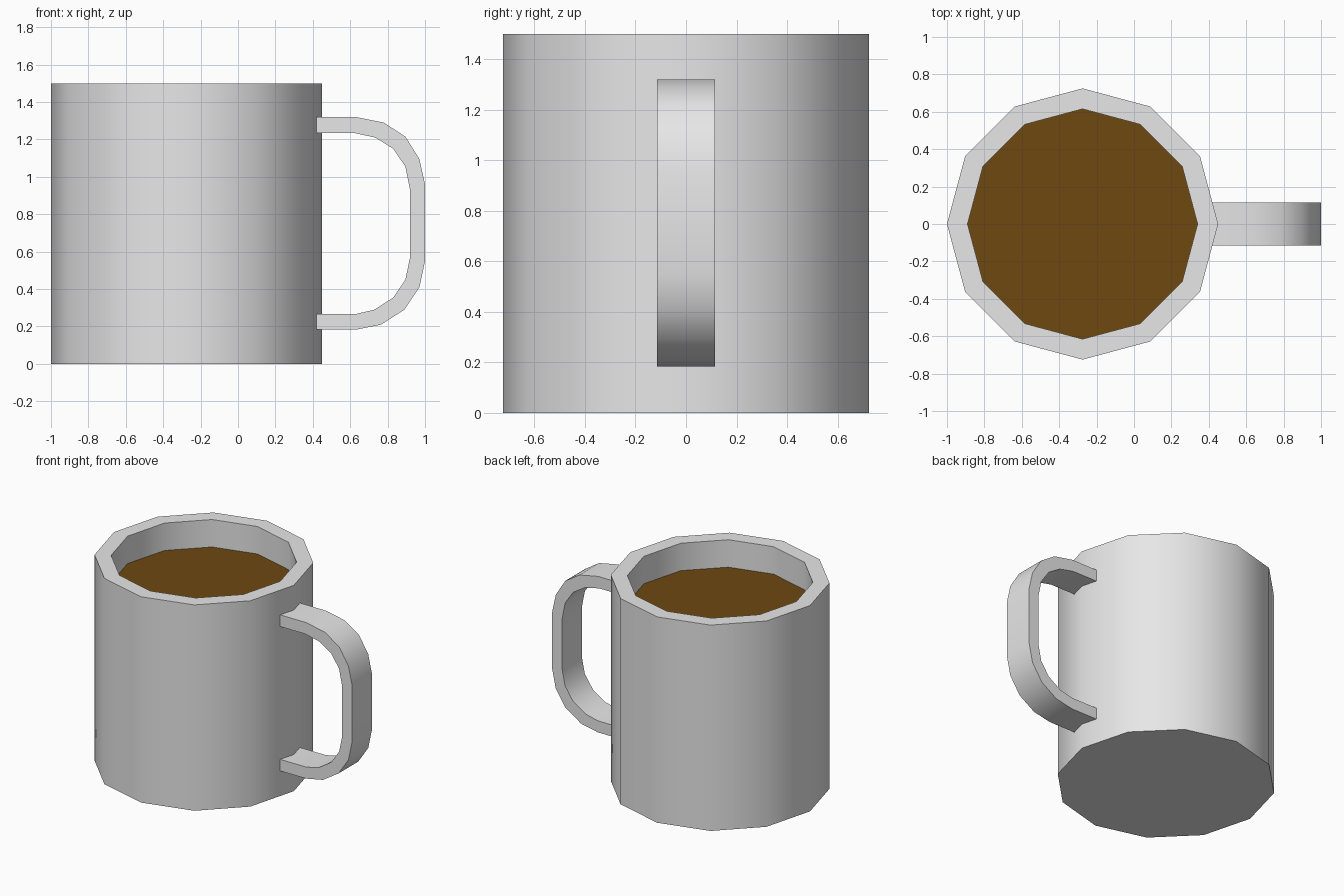
import bpy, bmesh, math

if "Cube" in bpy.data.objects:
    bpy.data.objects.remove(bpy.data.objects["Cube"])

CX, R_OUT, R_IN, TOP, FLOOR, LEVEL = -0.275, 0.725, 0.615, 1.5, 0.11, 1.3
SIDES = 12


def material(name, rgb):
    m = bpy.data.materials.new(name)
    m.diffuse_color = (*rgb, 1)
    m.use_nodes = True
    m.node_tree.nodes["Principled BSDF"].inputs["Base Color"].default_value = m.diffuse_color
    return m


def finish(bm, name, mat, angle=40):
    bmesh.ops.recalc_face_normals(bm, faces=bm.faces)
    me = bpy.data.meshes.new(name)
    bm.to_mesh(me)
    bm.free()
    me.materials.append(mat)
    ob = bpy.data.objects.new(name, me)
    bpy.context.collection.objects.link(ob)
    bpy.ops.object.select_all(action='DESELECT')
    ob.select_set(True)
    bpy.context.view_layer.objects.active = ob
    bpy.ops.object.shade_smooth_by_angle(angle=math.radians(angle))
    return ob


def ring(bm, r, z):
    return [bm.verts.new((CX + r * math.cos(math.tau * i / SIDES),
                          r * math.sin(math.tau * i / SIDES), z))
            for i in range(SIDES)]


def bridge(bm, a, b):
    for i in range(len(a)):
        j = (i + 1) % len(a)
        bm.faces.new((a[i], a[j], b[j], b[i]))


ceramic = material("grey ceramic", (0.8, 0.8, 0.8))
brown = material("coffee brown", (0.153, 0.065, 0.005))

# Cup body: outer wall, rim, inner wall and floor
bm = bmesh.new()
rings = [ring(bm, r, z) for r, z in
         ((R_OUT, 0), (R_OUT, TOP), (R_IN, TOP), (R_IN, FLOOR))]
for a, b in zip(rings, rings[1:]):
    bridge(bm, a, b)
bm.faces.new(rings[0])
bm.faces.new(rings[-1])
finish(bm, "cup_body", ceramic)

# Coffee surface
bm = bmesh.new()
bm.faces.new(ring(bm, R_IN, LEVEL))
coffee = finish(bm, "coffee", brown)
if coffee.data.polygons[0].normal.z < 0:
    coffee.data.flip_normals()

# Handle: flat strap swept along outer and inner profiles, ends inside the wall
outer = [(0.40, 1.32), (0.63, 1.32), (0.78, 1.29), (0.895, 1.215), (0.97, 1.095), (1.0, 0.96),
         (1.0, 0.55), (0.97, 0.41), (0.89, 0.29), (0.765, 0.21), (0.63, 0.183), (0.40, 0.183)]
inner = [(0.40, 1.235), (0.62, 1.235), (0.735, 1.21), (0.83, 1.15), (0.895, 1.055), (0.92, 0.93),
         (0.92, 0.57), (0.895, 0.45), (0.83, 0.355), (0.73, 0.29), (0.63, 0.267), (0.40, 0.267)]
bm = bmesh.new()
W = 0.114
sections = [[bm.verts.new((x, y, z)) for (x, z), y in
             ((o, -W), (o, W), (i, W), (i, -W))] for o, i in zip(outer, inner)]
for a, b in zip(sections, sections[1:]):
    bridge(bm, a, b)
bm.faces.new(sections[0])
bm.faces.new(sections[-1])
finish(bm, "handle", ceramic)
